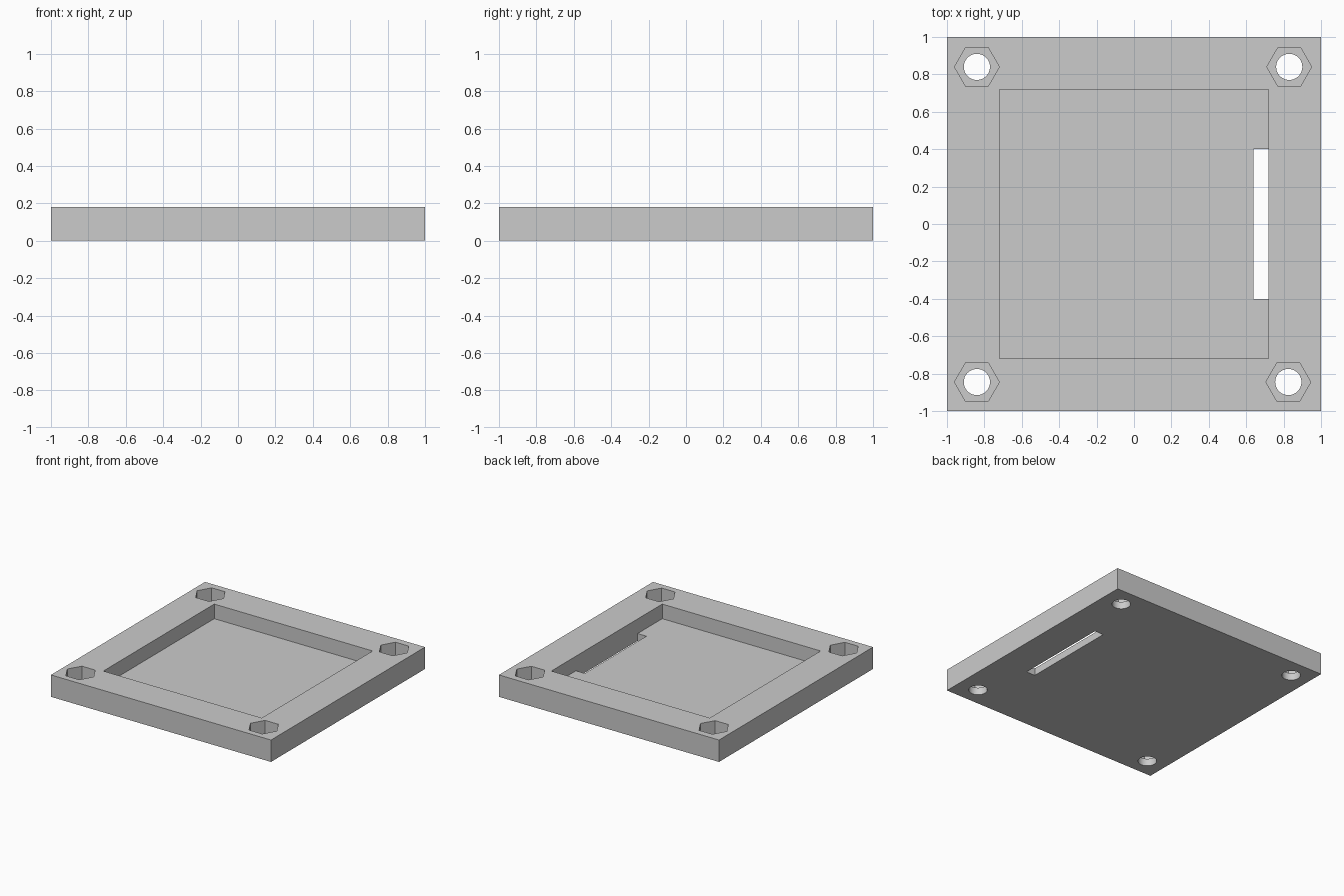
import bpy, math

cube = bpy.data.objects.get("Cube")
if cube:
    bpy.data.objects.remove(cube, do_unlink=True)

HEIGHT = 0.18
FLOOR = 0.06      # thickness left under the recesses
ABOVE = HEIGHT + 0.1

grey = bpy.data.materials.new("grey_plastic")
grey.use_nodes = True
colour = (0.6, 0.6, 0.6, 1)
grey.diffuse_color = colour
grey.node_tree.nodes["Principled BSDF"].inputs["Base Color"].default_value = colour


def box(name, x0, x1, y0, y1, z0, z1):
    bpy.ops.mesh.primitive_cube_add(
        size=1, location=((x0 + x1) / 2, (y0 + y1) / 2, (z0 + z1) / 2))
    ob = bpy.context.object
    ob.name = name
    ob.scale = (x1 - x0, y1 - y0, z1 - z0)
    bpy.ops.object.transform_apply(location=False, rotation=False, scale=True)
    ob.data.materials.append(grey)
    return ob


def prism(name, x, y, z0, z1, radius, sides, turn=0):
    bpy.ops.mesh.primitive_cylinder_add(
        vertices=sides, radius=radius, depth=z1 - z0,
        location=(x, y, (z0 + z1) / 2), rotation=(0, 0, turn))
    ob = bpy.context.object
    ob.name = name
    ob.data.materials.append(grey)
    return ob


def cut(body, cutter):
    mod = body.modifiers.new("cut", "BOOLEAN")
    mod.operation = "DIFFERENCE"
    mod.solver = "EXACT"
    mod.object = cutter
    bpy.context.view_layer.objects.active = body
    bpy.ops.object.modifier_apply(modifier=mod.name)
    bpy.data.objects.remove(cutter, do_unlink=True)


# Square plate with a square recess
plate = box("mounting_plate", -1, 1, -1, 1, 0, HEIGHT)
cut(plate, box("recess_cutter", -0.72, 0.72, -0.72, 0.72, FLOOR, ABOVE))

# Slot through the recess floor, against the left wall
cut(plate, box("slot_cutter", 0.64, 0.72, -0.4, 0.4, -0.1, FLOOR + 0.05))

# Corner bolt holes with hexagonal nut pockets
for x, y in ((-0.84, 0.84), (0.83, 0.84), (-0.84, -0.845), (0.825, -0.845)):
    cut(plate, prism("nut_cutter", x, y, FLOOR, ABOVE, 0.12, 6, math.pi / 6))
    cut(plate, prism("bolt_cutter", x, y, -0.1, FLOOR + 0.05, 0.07, 40))

# Smooth the round holes, keep every other edge sharp
bpy.ops.object.select_all(action="DESELECT")
plate.select_set(True)
bpy.context.view_layer.objects.active = plate
bpy.ops.object.shade_smooth_by_angle(angle=math.radians(30))
